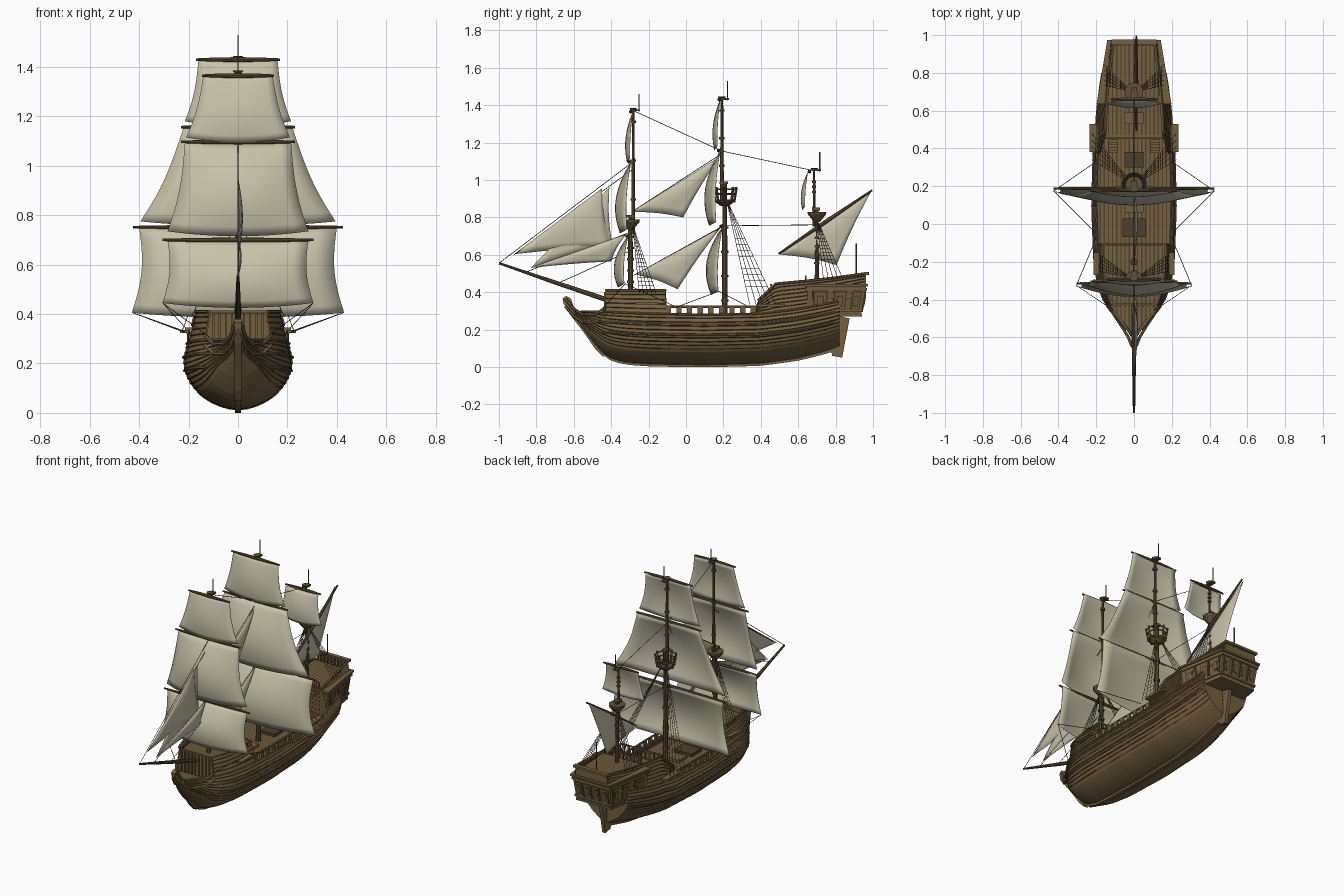
import bpy, bmesh, math, random
from mathutils import Vector

if "Cube" in bpy.data.objects:
    bpy.data.objects.remove(bpy.data.objects["Cube"])
random.seed(4)

def material(name, rgb):
    m = bpy.data.materials.new(name)
    m.diffuse_color = (*rgb, 1)
    m.use_nodes = True
    m.node_tree.nodes["Principled BSDF"].inputs["Base Color"].default_value = m.diffuse_color
    return m
WOOD = material("brown_wood", (0.175, 0.118, 0.05))
DARK = material("dark_wood", (0.075, 0.052, 0.026))
SPAR = material("spar_wood", (0.12, 0.083, 0.04))
ROPE = material("rope", (0.05, 0.042, 0.028))
SAIL = material("sail_cloth", (0.575, 0.545, 0.40))

# ---------- helpers: every part is (verts, faces, material slot) ----------
def obj(name, parts, mats, fix=True, mirror=False, solid=0, smooth=False):
    V, F, M = [], [], []
    for v, f, m in parts:
        o = len(V)
        V += [tuple(p) for p in v]
        F += [[i + o for i in q] for q in f]
        M += [m] * len(f)
    me = bpy.data.meshes.new(name)
    me.from_pydata(V, [], F)
    for m in mats:
        me.materials.append(m)
    me.polygons.foreach_set("material_index", M)
    bm = bmesh.new()
    bm.from_mesh(me)
    if fix:
        bmesh.ops.recalc_face_normals(bm, faces=bm.faces)
    else:
        bmesh.ops.remove_doubles(bm, verts=bm.verts, dist=1e-5)
    bm.to_mesh(me)
    bm.free()
    ob = bpy.data.objects.new(name, me)
    bpy.context.collection.objects.link(ob)
    if mirror:
        ob.modifiers.new("mirror", 'MIRROR')
    if solid:
        s = ob.modifiers.new("thickness", 'SOLIDIFY')
        s.thickness, s.offset = solid, -1
    if smooth:
        me.polygons.foreach_set("use_smooth", [True] * len(me.polygons))
    return ob

def tube(pts, r, m=0, n=6):
    pts = [Vector(p) for p in pts]
    k = len(pts)
    rs = r if isinstance(r, (list, tuple)) else [r] * k
    V = []
    for i, p in enumerate(pts):
        t = (pts[min(i + 1, k - 1)] - pts[max(i - 1, 0)]).normalized()
        a = t.cross(Vector((1, 0, 0)) if abs(t.x) < .8 else Vector((0, 0, 1))).normalized()
        b = t.cross(a)
        V += [p + rs[i] * (a * math.cos(w) + b * math.sin(w))
              for w in (2 * math.pi * j / n for j in range(n))]
    F = [(i*n + j, i*n + (j+1) % n, (i+1)*n + (j+1) % n, (i+1)*n + j) for i in range(k-1) for j in range(n)]
    return V, F + [tuple(range(n)), tuple(range((k-1)*n, k*n))], m

def hexa(bottom, top, m=0):
    return bottom + top, [(0, 1, 2, 3), (4, 5, 6, 7)] + [(i, (i+1) % 4, (i+1) % 4 + 4, i+4) for i in range(4)], m

def box(x, y, z, sx, sy, sz, m=0):
    q = [(x + a*sx/2, y + b*sy/2) for a, b in ((-1, -1), (1, -1), (1, 1), (-1, 1))]
    return hexa([(*p, z - sz/2) for p in q], [(*p, z + sz/2) for p in q], m)

def prism(yz, h, m=0):
    n = len(yz)
    return ([(-h, *p) for p in yz] + [(h, *p) for p in yz],
            [tuple(range(n)), tuple(range(n, 2*n))] + [(i, (i+1) % n, (i+1) % n + n, i+n) for i in range(n)], m)

def plate(q, u0, u1, v0, v1, d, m):
    bl, br, tr, tl = map(Vector, q)
    n = (br - bl).cross(tl - bl).normalized()
    P = [bl.lerp(br, u).lerp(tl.lerp(tr, u), v) for u, v in ((u0, v0), (u1, v0), (u1, v1), (u0, v1))]
    return hexa([p - n*.002 for p in P], [p + n*d for p in P], m)

def table(rows, y, c):
    for a, b in zip(rows, rows[1:]):
        if y <= b[0]:
            return a[c] + (b[c] - a[c]) * max(0, (y - a[0]) / (b[0] - a[0]))
    return rows[-1][c]

def span(a, b, n):
    return [a + (b - a) * i / n for i in range(n + 1)]

# ---------- hull shape: y, half beam, keel z, sheer z, fullness ----------
LINES = [(-.60, .008, .27, .30, .7), (-.54, .05, .19, .295, .7), (-.48, .11, .11, .295, .7),
         (-.42, .155, .05, .295, .65), (-.33, .19, .025, .29, .62), (-.2, .21, .015, .285, .6),
         (.1, .22, .01, .28, .6), (.4, .213, .018, .285, .65), (.6, .195, .045, .31, .8),
         (.76, .172, .085, .34, 1), (.85, .155, .12, .36, 1), (.96, .135, .14, .4, 1)]
def L(y, c):
    return sum(table(LINES, y + d, c) for d in (-.024, 0, .024)) / 3
def X(y, z):
    w, k = L(y, 1), L(y, 2)
    zb = max(.22, k + .07) + max(0, y - .5) * .25
    if z > zb:
        return w * (1 - 1.1 * (z - zb))
    t = max(0, min(1, (zb - z) / (zb - k)))
    return w * (1 - t**2.2) ** L(y, 4)
keel, sheer = lambda y: L(y, 2), lambda y: L(y, 3)

def strakes(name, ys, lo, hi, rows, power=1, plain=0):
    parts = []
    for j in range(rows):
        for a, b in zip(ys, ys[1:]):
            V = []
            for y in (a, b):
                z0, z1 = (lo(y) + (hi(y) - lo(y)) * (i / rows)**power for i in (j, j + 1))
                zm = z0 + min(.0045, (z1 - z0) * .4)
                o0, o1 = (0 if j > plain else .004), (.004 if j < plain else 0)
                V += [(X(y, z0) + o0, y, z0), (X(y, zm) + .004, y, zm), (X(y, z1) + o1, y, z1)]
            parts += [(V, [(0, 3, 4, 1)], int(j > plain and random.random() < .7)), (V, [(1, 4, 5, 2)], 0)]
    obj(name, parts, [WOOD, DARK], fix=False, mirror=True, solid=.01)

strakes("hull_planking", span(-.595, .82, 46), keel, sheer, 14, 1.15, 4)
strakes("forecastle_side", span(-.43, -.11, 10), sheer, lambda y: .41, 5)
TOP = [(.375, .30), (.385, .355), (.48, .445), (.64, .46), (.8, .478), (.96, .50)]
qtop = lambda y: table(TOP, y, 1)
strakes("quarterdeck_side", [.375, .385] + span(.41, .955, 18), sheer, qtop, 7)

# keel, sternpost bulkhead, beakhead and rudder
ks = span(-.46, .81, 24)
obj("keel", [prism([(y, max(0, keel(y) - .012)) for y in ks] + [(y, keel(y) + .02) for y in ks[::-1]], .012)], [WOOD])
zs = span(keel(.82), .35, 8)
obj("stern_closing", [([(s * X(.82, z), .819, z) for s, r in ((1, zs), (-1, zs[::-1])) for z in r], [tuple(range(18))], 0)], [WOOD], fix=False)
obj("beakhead", [prism([(-.64, .38), (-.66, .365), (-.655, .34), (-.62, .28), (-.55, .19), (-.48, .09), (-.44, .05),
                        (-.44, .1), (-.50, .2), (-.53, .26), (-.57, .275), (-.6, .32), (-.615, .365)], .014)], [WOOD])
obj("rudder", [prism([(.78, .06), (.835, .05), (.875, .26), (.825, .27)], .011),
               prism([(.765, .08), (.79, .07), (.84, .28), (.81, .28)], .012)], [WOOD])

# rails along the hull and curved beakhead rails
def hull_line(y0, y1, f, r, m=0, out=.003):
    return [tube([(s * (X(y, f(y)) + out), y, f(y)) for y in span(y0, y1, 24)], r, m) for s in (1, -1)]
rails = hull_line(-.43, -.11, lambda y: .41, .007) + hull_line(-.11, .38, lambda y: .322, .006)
rails += hull_line(.385, .955, qtop, .007) + hull_line(-.56, .82, sheer, .006)
rails += hull_line(-.5, .8, lambda y: sheer(y) - .055, .006) + hull_line(-.45, .8, lambda y: sheer(y) - .11, .006)
for s in (1, -1):
    for dz in (0, -.04):
        rails.append(tube([(s*.012, -.645, .365 + dz), (s*.03, -.60, .31 + dz), (s*.06, -.55, .28 + dz),
                           (s*.1, -.49, .28 + dz), (s*.135, -.43, .315 + dz)], .008))
    rails += [box(s * X(y, .3), y, .302, .012, .028, .036) for y in span(-.095, .36, 8)]
    rails += [box(s*.215, .455, .33, .04, .15, .012), box(s*.2, -.21, .34, .03, .12, .012)]
obj("hull_rails", rails, [WOOD, DARK])

# decks, bulkheads, deck furniture
def deck(name, y0, y1, z):
    parts = []
    ys = span(y0, y1, 12)
    for k in range(-10, 10):
        for a, b, m in ((0, .0155, 0), (.0155, .022, 1)):
            for ya, yb in zip(ys, ys[1:]):
                la, lb = (max(.002, X(y, z) - .004) for y in (ya, yb))
                c = lambda d, l: max(-l, min(l, k*.022 + d))
                q = [(c(a, la), ya, z), (c(b, la), ya, z), (c(b, lb), yb, z), (c(a, lb), yb, z)]
                if max(q[1][0] - q[0][0], q[2][0] - q[3][0]) > 1e-4:
                    f = [i for i in range(4) if q[i] != q[i - 1]]
                    parts.append((q, [f], m))
    obj(name, parts, [WOOD, DARK], fix=False)
for n, a, b, z in (("beak_deck", -.57, -.43, .265), ("forecastle_deck", -.43, -.11, .365), ("waist_deck", -.13, .47, .245),
                   ("quarter_deck", .45, .66, .395), ("poop_deck", .64, .95, .452)):
    deck(n, a, b, z)
bulk = []
for y, z0, z1 in ((-.43, .25, .405), (-.115, .24, .37), (.46, .24, .40), (.645, .39, .45), (.95, .4, .50)):
    a, b = X(y, z0) - .006, X(y, z1) - .006
    bulk.append(hexa([(-a, y, z0), (a, y, z0), (a, y + .012, z0), (-a, y + .012, z0)],
                     [(-b, y, z1), (b, y, z1), (b, y + .012, z1), (-b, y + .012, z1)]))
    bulk += [box(b * t, y, (z0 + z1)/2, .008, .016, z1 - z0 - .01) for t in span(-.9, .9, 8)]
for y, w in ((-.11, .15), (.455, .15), (.64, .13)):
    z = .41 if y < 0 else .44 if y < .6 else .485
    bulk += [box(0, y, z, 2*w, .01, .008)] + [box(x, y, z - .02, .008, .008, .04) for x in span(-w, w, 10)]
bulk += [box(0, -.02, .252, .12, .1, .02, 1), box(0, .1, .252, .1, .08, .02), box(0, .34, .252, .1, .08, .02, 1),
         box(0, .56, .41, .1, .06, .03), tube([(0, -.2, .36), (0, -.2, .40)], .02, 1, 8)]
bulk += [box(s*.11, .44 - i*.014, .38 - i*.025, .05, .016, .012) for s in (1, -1) for i in range(5)]
obj("bulkheads_and_fittings", bulk, [WOOD, DARK])

# stern gallery with windows
lo = [(.168, .65, .27), (.122, .935, .27), (-.122, .935, .27), (-.168, .65, .27)]
hi = [(.187, .645, .44), (.134, .965, .44), (-.134, .965, .44), (-.187, .645, .44)]
gal = [hexa(lo, hi)]
for i, us in ((0, ((.1, .36), (.46, .69), (.78, .95))), (1, ((.05, .25), (.29, .48), (.52, .71), (.75, .95)))):
    for j in ((0, 2) if i == 0 else (1,)):
        q = [lo[j], lo[j+1], hi[j+1], hi[j]]
        for u0, u1 in us:
            if j == 2:
                u0, u1 = 1 - u1, 1 - u0
            d = (u1 - u0) * .13
            gal += [plate(q, u0, u1, .16, .82, .004, 1), plate(q, u0 + d, u1 - d, .22, .76, .006, 0),
                    plate(q, u0 + 2*d, u1 - 2*d, .31, .67, .0075, 1), plate(q, u0 + 2.7*d, u1 - 2.7*d, .36, .62, .009, 0)]
for k, z in ((1.03, .275), (1.05, .30), (1.04, .415), (1.06, .437)):
    t = (z - .27) / .17
    c = [Vector(a).lerp(Vector(b), t) for a, b in zip(lo, hi)]
    g = [(p.x * k, .8 + (p.y - .8) * k, z) for p in c]
    gal.append(hexa([(x, y, z - .006) for x, y, z in g], [(x, y, z + .006) for x, y, z in g]))
gal += [box(0, .965, .5, .24, .025, .014)]
obj("stern_gallery", gal, [WOOD, DARK])

# masts, round tops, crow's nest, bowsprit, yards
sp = []
for y, yt, z0, z1, z2, z3, r in ((-.297, -.282, .2, .81, 1.385, 1.46, .016), (.207, .192, .1, .99, 1.445, 1.53, .017),
                                 (.70, .685, .3, .85, 1.065, 1.15, .013)):
    sp += [tube([(0, y, z0), (0, y, z1)], [r, r*.7], 0, 10), tube([(0, yt, z1 - .1), (0, yt, z2)], [r*.65, r*.4], 0, 8),
           tube([(0, yt + .03, z2 - .02), (0, yt + .03, z3)], .003), box(0, yt + .012, z2 - .012, .03, .05, .01),
           tube([(0, yt, z2 - .012), (0, yt, z2)], [.012, .022], 0, 8), box(0, y - .005, z1 - .005, .03, .045, .014)]
    if y != .207:
        sp += [tube([(0, y, z1 - .075), (0, y, z1 - .035), (0, y, z1 - .022)], [.015, .048, .05], 0, 10)]
    sp += [tube([(0, y, z), (0, y, z + .012)], r*1.15, 0, 10) for z in span(z0 + .25, z1 - .12, 4)]
    sp += [tube([(0, yt, z), (0, yt, z + .012)], r*.85, 0, 8) for z in span(z1 + .08, z2 - .08, 2)]
for z, r in ((.89, .05), (.925, .058), (.95, .062)):
    ring = [(r * math.cos(i*math.pi/8), .207 + r * math.sin(i*math.pi/8), z) for i in range(17)]
    sp += [tube([a, b], .005, 0, 4) for a, b in zip(ring, ring[1:])]
sp.append(tube([(0, .207, .86), (0, .207, .88), (0, .207, .89)], [.02, .048, .05], 0, 12))
for i in range(8):
    c, s = math.cos(i*math.pi/4), math.sin(i*math.pi/4)
    sp.append(tube([(c*.05, .207 + s*.05, .88), (c*.063, .207 + s*.063, .962)], .007, 0, 4))
sp += [tube([(0, -.38, .345), (0, -.7, .452), (0, -1, .555)], [.014, .011, .006], 0, 8), tube([(0, .91, .47), (0, .91, .66)], .004),
       tube([(.012, .495, .605), (.012, .74, .772), (.012, .995, .945)], [.005, .011, .005], 0, 8)]
YARDS = [(-.315, .70, .305), (-.305, 1.097, .23), (-.295, 1.365, .145), (.188, .752, .425), (.175, 1.157, .23),
         (.178, 1.43, .17), (.66, 1.045, .125)]
for y, z, w in YARDS:
    sp.append(tube([(x*w, y, z) for x in (-1, -.6, 0, .6, 1)], [.005, .008, .010, .008, .005], 0, 8))
obj("masts_and_spars", sp, [SPAR, DARK])

# square sails: y, top z, bottom z, top half width, bottom half width, belly
def square_sail(name, y, zt, zb, wt, wb, belly, n=10):
    V = []
    for v in span(0, 1, n):
        for u in span(-1, 1, n):
            w = (wt + (wb - wt) * v) * (1 - .06 * math.sin(math.pi * v))
            out = belly * math.sin(math.pi * .8 * v)**.9 * (1 - .75 * u*u)
            V.append((u*w, y - out - .01*v, zt + (zb - zt) * v - .02 * v * (1 - u*u)))
    F = [(i*(n+1) + j, (i+1)*(n+1) + j, (i+1)*(n+1) + j + 1, i*(n+1) + j + 1) for i in range(n) for j in range(n)]
    obj(name, [(V, F, 0)], [SAIL], fix=False, solid=.002, smooth=True)
for s in (("fore_course", -.31, .70, .445, .285, .305, .07), ("fore_topsail", -.295, 1.095, .735, .215, .285, .078),
          ("fore_topgallant", -.285, 1.365, 1.115, .14, .21, .034), ("main_course", .195, .75, .405, .40, .43, .083),
          ("main_topsail", .182, 1.155, .775, .22, .395, .078), ("main_topgallant", .182, 1.43, 1.18, .16, .215, .034),
          ("mizzen_topsail", .65, 1.04, .86, .115, .15, .03)):
    square_sail(*s)

# triangular sails: peak, tack, clew as (y, z), and sideways belly
def tri_sail(name, A, B, C, belly, n=8):
    V, A, B, C = [], Vector((0, *A)), Vector((0, *B)), Vector((0, *C))
    mid = (A + B + C) / 3
    for s in span(0, 1, n):
        for t in span(0, 1, n):
            p = A.lerp(B.lerp(C, t), s)
            p = p.lerp(mid, .07 * math.sin(math.pi * t) * s**3 + .07 * math.sin(math.pi * s) * t**3)
            p.x += belly * math.sin(math.pi * s) * math.sin(math.pi * (.1 + .8*t))
            V.append(p)
    F = [(i*(n+1) + j, (i+1)*(n+1) + j, (i+1)*(n+1) + j + 1, i*(n+1) + j + 1) for i in range(n) for j in range(n)]
    obj(name, [(V, F, 0)], [SAIL], fix=False, solid=.002, smooth=True)
for s in (("outer_jib", (-.45, .955), (-.92, .603), (-.40, .64), .02), ("middle_jib", (-.41, .96), (-.83, .53), (-.395, .66), .008),
          ("inner_jib", (-.32, .71), (-.83, .53), (-.40, .565), .015),
          ("main_staysail", (.185, .745), (-.27, .495), (-.045, .415), .02), ("spanker", (.99, .94), (.495, .602), (.805, .545), .015),
          ("main_topmast_staysail", (.18, 1.125), (-.29, .83), (-.015, .80), .02)):
    tri_sail(*s)

# rigging: stays, sheets, shrouds with ratlines
rg = []
for a, b, c, d in ((-.28, 1.37, .19, 1.155), (.19, 1.155, .68, 1.05), (.2, .755, .69, .76), (-.28, 1.1, -1, .555),
                   (-.28, 1.06, -.92, .6), (-.3, .72, -.85, .51), (-.3, .62, -.68, .45), (.19, 1.14, -.29, .83), (.19, .75, -.28, .49)):
    rg.append(tube([(0, a, b), (0, c, d)], .0018, 0, 4))
for s in (1, -1):
    for p, q in (((.425, .175, .405), (.215, .32, .33)), ((.425, .175, .405), (.2, -.05, .32)),
                 ((.305, -.325, .445), (.19, -.05, .32)), ((.305, -.325, .445), (.12, -.45, .31))):
        rg.append(tube([(s*p[0], *p[1:]), (s*q[0], *q[1:])], .0018, 0, 4))
    for top, x, y0, y1, z in (((.012, -.285, .76), .185, -.25, -.16, .395), ((.012, .215, .90), .225, .34, .48, .335),
                              ((.012, .70, .79), .155, .735, .84, .468)):
        T = Vector((s*top[0], *top[1:]))
        foot = [Vector((s*x, y, z)) for y in span(y0, y1, 4)]
        rg += [tube([T, f], .0014, 0, 4) for f in foot]
        rg += [tube([T.lerp(foot[0], k), T.lerp(foot[-1], k)], .001, 0, 4) for k in span(.2, .95, 13)]
obj("rigging", rg, [ROPE])
